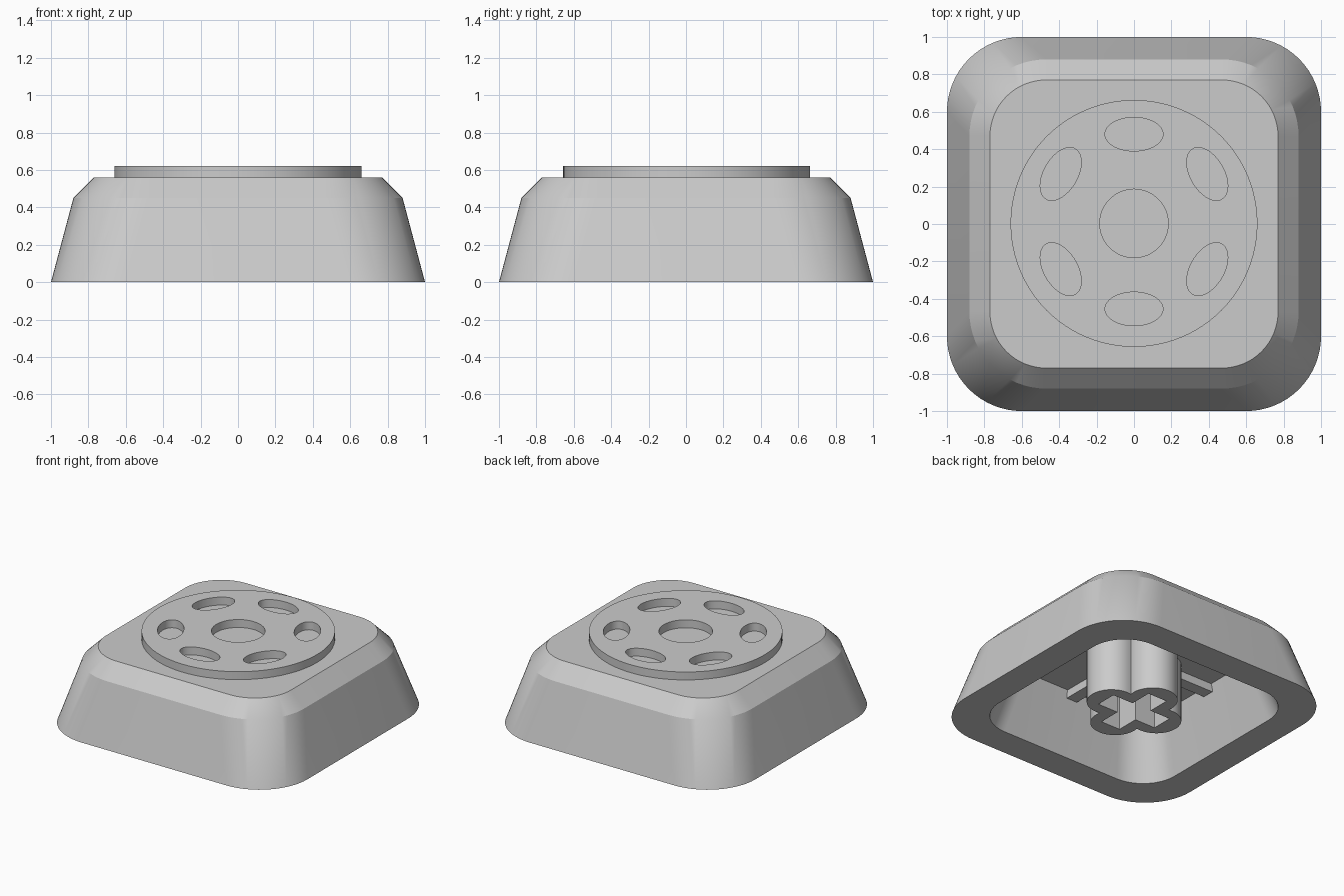
import bpy, bmesh
from math import sin, cos, pi, radians
from mathutils import Matrix, Vector

cube = bpy.data.objects.get("Cube")
if cube:
    bpy.data.objects.remove(cube, do_unlink=True)

grey = bpy.data.materials.new("light_grey")
grey.use_nodes = True
colour = (0.6, 0.6, 0.6, 1)
grey.diffuse_color = colour
grey.node_tree.nodes["Principled BSDF"].inputs["Base Color"].default_value = colour


def finish(obj):
    """Give the part its material and smooth its rounded faces."""
    obj.data.materials.append(grey)
    bpy.ops.object.select_all(action='DESELECT')
    bpy.context.view_layer.objects.active = obj
    obj.select_set(True)
    bpy.ops.object.shade_smooth_by_angle(angle=radians(25))


def link_mesh(name, bm):
    bmesh.ops.recalc_face_normals(bm, faces=bm.faces)
    mesh = bpy.data.meshes.new(name)
    bm.to_mesh(mesh)
    bm.free()
    obj = bpy.data.objects.new(name, mesh)
    bpy.context.collection.objects.link(obj)
    finish(obj)


def rounded_square(half, radius, steps=16):
    pts = []
    for q in range(4):
        cx = (half - radius) * (1 if q in (0, 3) else -1)
        cy = (half - radius) * (1 if q < 2 else -1)
        for i in range(steps + 1):
            a = (q + i / steps) * pi / 2
            pts.append((cx + radius * cos(a), cy + radius * sin(a)))
    return pts


def ellipse(cx, cy, a, b, turn=0, n=48):
    pts = []
    for i in range(n):
        u, v = a * cos(2 * pi * i / n), b * sin(2 * pi * i / n)
        pts.append((cx + u * cos(turn) - v * sin(turn),
                    cy + u * sin(turn) + v * cos(turn)))
    return pts


def plate(name, outlines, z0, z1):
    """Extrude a flat outline; the later outlines are holes in it."""
    curve = bpy.data.curves.new(name, 'CURVE')
    curve.dimensions = '2D'
    curve.fill_mode = 'BOTH'
    curve.extrude = (z1 - z0) / 2
    for pts in outlines:
        spline = curve.splines.new('POLY')
        spline.points.add(len(pts) - 1)
        for p, (x, y) in zip(spline.points, pts):
            p.co = (x, y, 0, 1)
        spline.use_cyclic_u = True
    temp = bpy.data.objects.new(name + "_outline", curve)
    bpy.context.collection.objects.link(temp)
    bpy.context.view_layer.update()
    mesh = bpy.data.meshes.new_from_object(
        temp.evaluated_get(bpy.context.evaluated_depsgraph_get()))
    bm = bmesh.new()
    bm.from_mesh(mesh)
    bpy.data.objects.remove(temp, do_unlink=True)
    bpy.data.meshes.remove(mesh)
    bmesh.ops.remove_doubles(bm, verts=bm.verts, dist=0.0001)
    bmesh.ops.translate(bm, verts=bm.verts, vec=(0, 0, (z0 + z1) / 2))
    link_mesh(name, bm)


# Hollow shell, lofted from the cavity ceiling, round the rim, up to the top
sections = [(0.65, 0.24, 0.44), (0.78, 0.28, 0), (1, 0.4, 0),
            (0.88, 0.41, 0.45), (0.77, 0.3, 0.56)]
bm = bmesh.new()
rings = [[bm.verts.new((x, y, z)) for x, y in rounded_square(h, r)]
         for h, r, z in sections]
for low, high in zip(rings, rings[1:]):
    for i in range(len(low)):
        j = (i + 1) % len(low)
        bm.faces.new((low[i], low[j], high[j], high[i]))
bm.faces.new(rings[0])
bm.faces.new(rings[-1])
link_mesh("cap_shell", bm)

# Raised disc with a round centre hole and six oval holes
holes = [ellipse(0, 0.003, 0.183, 0.183, n=64)]
for deg, tilt in ((33, 30), (90, 90), (147, 150), (213, 210), (270, 270), (327, 330)):
    a = radians(deg)
    holes.append(ellipse(0.467 * cos(a), 0.013 + 0.467 * sin(a),
                         0.09, 0.155, radians(tilt)))
plate("top_disc", [ellipse(0, 0.003, 0.66, 0.66, n=96)] + holes, 0.555, 0.62)

# Four-lobed stem with a cross-shaped socket
lobes, cross = [], []
length, width = 0.25, 0.08
for q in range(4):
    turn = Matrix.Rotation(q * pi / 2, 2)
    for i in range(20):
        a = radians(-101 + 202 * i / 20)
        lobes.append(turn @ Vector((0.2 + 0.17 * cos(a), 0.17 * sin(a))))
    for corner in ((length, -width), (length, width), (width, width)):
        cross.append(turn @ Vector(corner))
plate("stem", [lobes, cross], 0, 0.445)

# Ribs under the ceiling, from the stem to the walls
for q, side in enumerate(("left", "back", "right", "front")):
    bm = bmesh.new()
    bmesh.ops.create_cube(bm, size=1, matrix=Matrix.Rotation(q * pi / 2, 4, 'Z')
                          @ Matrix.Translation((0.485, 0, 0.415))
                          @ Matrix.Diagonal((0.35, 0.09, 0.07, 1)))
    link_mesh(side + "_rib", bm)
